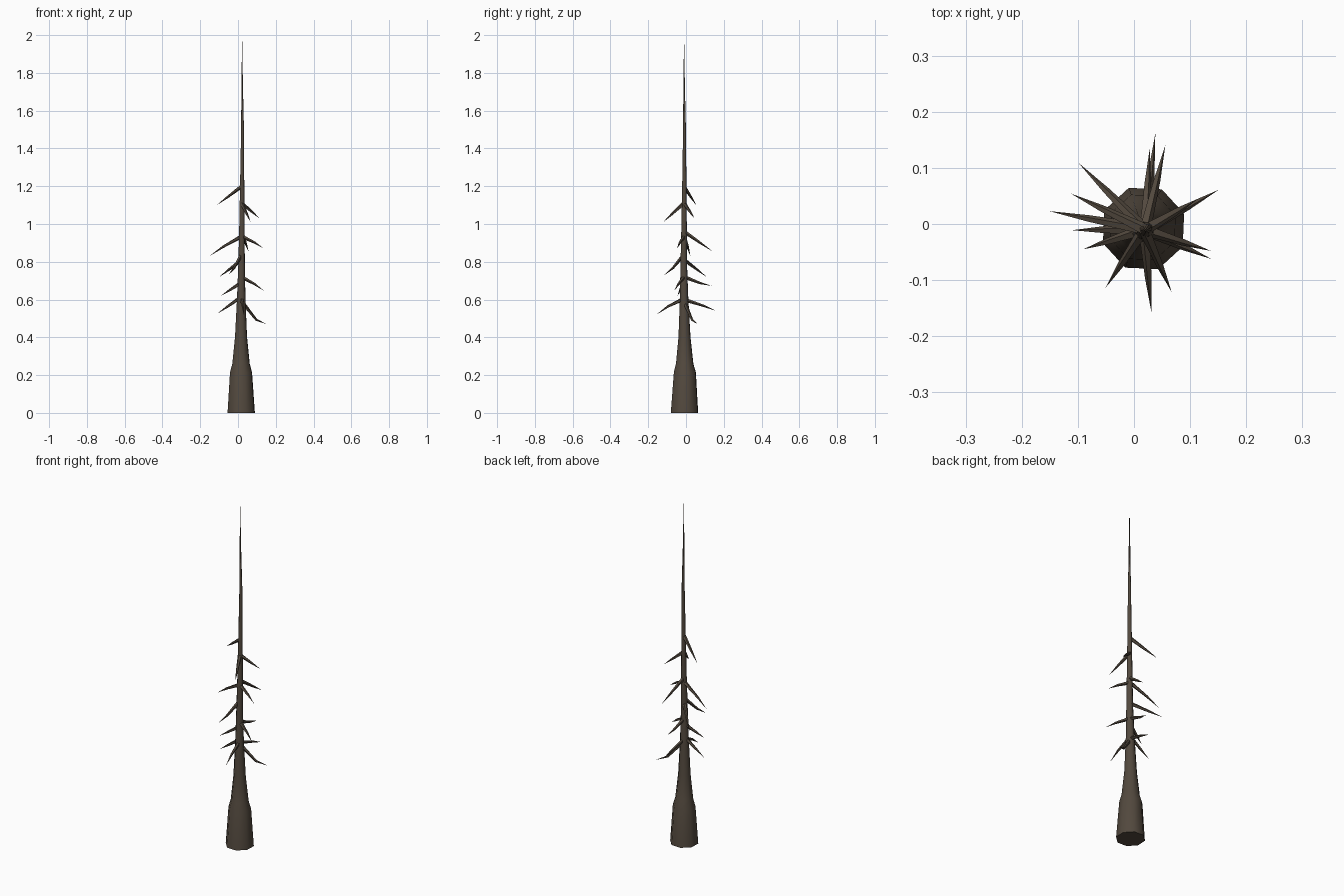
import bpy, bmesh, math
from mathutils import Vector

if "Cube" in bpy.data.objects:
    bpy.data.objects.remove(bpy.data.objects["Cube"])

bark = bpy.data.materials.new("dark_bark")
bark.diffuse_color = (0.085, 0.066, 0.048, 1)
bark.use_nodes = True
bark.node_tree.nodes["Principled BSDF"].inputs["Base Color"].default_value = bark.diffuse_color


def tube(name, rings, sides, turn=0.0, upright=False):
    """Loft rings of (point, radius); the last ring closes to a point."""
    bm = bmesh.new()
    pts = [Vector(p) for p, r in rings]
    loops = []
    for i, (p, r) in enumerate(rings[:-1]):
        d = Vector((0, 0, 1)) if upright else (pts[i + 1] - pts[max(i - 1, 0)]).normalized()
        u = Vector((1, 0, 0)) if upright else d.cross(Vector((0, 0, 1))).normalized()
        v = d.cross(u)
        loops.append([bm.verts.new(pts[i] + r * (math.cos(a) * u + math.sin(a) * v))
                      for a in (turn + math.tau * k / sides for k in range(sides))])
    tip = bm.verts.new(pts[-1])
    bm.faces.new(loops[0][::-1])
    for a, b in zip(loops, loops[1:]):
        for k in range(sides):
            n = (k + 1) % sides
            bm.faces.new((a[k], a[n], b[n], b[k]))
    for k in range(sides):
        bm.faces.new((loops[-1][k], loops[-1][(k + 1) % sides], tip))
    bmesh.ops.recalc_face_normals(bm, faces=bm.faces)
    me = bpy.data.meshes.new(name)
    bm.to_mesh(me)
    bm.free()
    me.materials.append(bark)
    ob = bpy.data.objects.new(name, me)
    bpy.context.collection.objects.link(ob)
    bpy.context.view_layer.objects.active = ob
    ob.select_set(True)
    bpy.ops.object.shade_smooth_by_angle(angle=math.radians(50))
    ob.select_set(False)


# Trunk: flared foot, shoulder, then a long thin spire (x, y, z, radius)
trunk = [(0.017, -0.008, 0, 0.077), (0.016, -0.006, 0.215, 0.062),
         (0.016, -0.007, 0.26, 0.049), (0.016, -0.008, 0.40, 0.034),
         (0.017, -0.010, 0.60, 0.024), (0.019, -0.012, 0.80, 0.018),
         (0.021, -0.010, 1.0, 0.015), (0.022, -0.009, 1.2, 0.012),
         (0.024, -0.008, 1.5, 0.008), (0.022, -0.010, 1.75, 0.004),
         (0.022, -0.010, 2.0, 0)]
tube("trunk", [((x, y, z), r) for x, y, z, r in trunk], 8, math.radians(20), True)

# Dead branches: tip x, y, z, height on trunk, sag of the middle
branches = [
    (-0.112, 0.054, 1.10, 1.20, 0.0), (0.067, -0.121, 1.01, 1.11, 0.0),
    (0.114, 0.045, 1.03, 1.11, 0.0), (-0.151, 0.023, 0.83, 0.935, 0.005),
    (0.137, -0.048, 0.87, 0.935, 0.005), (0.056, 0.141, 0.855, 0.96, 0.0),
    (-0.051, -0.114, 0.73, 0.84, -0.01), (-0.099, 0.109, 0.72, 0.81, 0.0),
    (0.028, 0.134, 0.673, 0.72, -0.005), (0.137, -0.062, 0.647, 0.72, 0.005),
    (-0.090, -0.045, 0.62, 0.69, 0.0), (0.031, -0.157, 0.52, 0.605, 0.008),
    (0.038, 0.161, 0.54, 0.60, 0.003), (0.151, 0.061, 0.47, 0.59, -0.027),
    (-0.110, -0.011, 0.525, 0.615, 0.0)]
for i, (x, y, z, h, sag) in enumerate(branches):
    base = Vector((0.019, -0.010, h))
    tip = Vector((x, y, z))
    mid = base.lerp(tip, 0.58) + Vector((0, 0, sag))
    tube(f"branch_{i + 1}", [(base, 0.011), (mid, 0.0065), (tip, 0)], 5)
